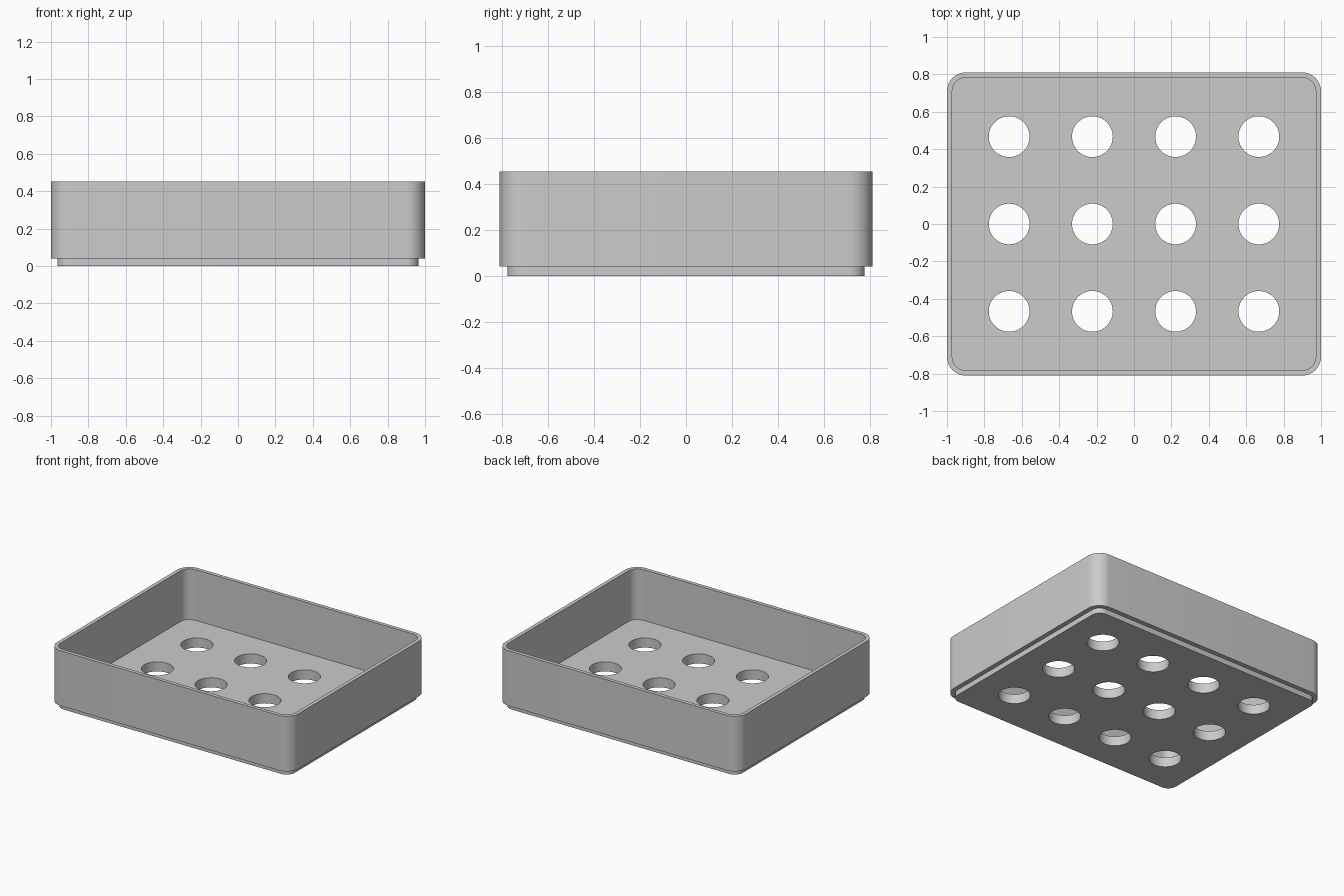
import bpy, bmesh, math

if "Cube" in bpy.data.objects:
    bpy.data.objects.remove(bpy.data.objects["Cube"], do_unlink=True)

HALF_X, HALF_Y, CORNER = 1.0, 0.81, 0.10
ARC_STEPS = 10
HOLE_RADIUS = 0.109


def material(name, color):
    mat = bpy.data.materials.new(name)
    mat.use_nodes = True
    mat.diffuse_color = color
    mat.node_tree.nodes["Principled BSDF"].inputs["Base Color"].default_value = color
    return mat


def mesh_object(name, bm):
    bmesh.ops.recalc_face_normals(bm, faces=bm.faces)
    mesh = bpy.data.meshes.new(name)
    bm.to_mesh(mesh)
    bm.free()
    obj = bpy.data.objects.new(name, mesh)
    bpy.context.collection.objects.link(obj)
    return obj


def rounded_ring(bm, inset, z):
    """Rounded rectangle of vertices, offset inward from the outer wall."""
    radius = CORNER - inset
    ring = []
    for quarter, (sx, sy) in enumerate([(1, 1), (-1, 1), (-1, -1), (1, -1)]):
        for i in range(ARC_STEPS + 1):
            a = math.pi / 2 * (quarter + i / ARC_STEPS)
            ring.append(bm.verts.new((sx * (HALF_X - CORNER) + radius * math.cos(a),
                                      sy * (HALF_Y - CORNER) + radius * math.sin(a), z)))
    return ring


# Tray: base plinth, step, outer wall, rim, inner wall and floor
profile = [(0.034, 0), (0.034, 0.04), (0, 0.04), (0, 0.452), (0.028, 0.452), (0.028, 0.072)]
bm = bmesh.new()
rings = [rounded_ring(bm, inset, z) for inset, z in profile]
for low, high in zip(rings, rings[1:]):
    for i in range(len(low)):
        j = (i + 1) % len(low)
        bm.faces.new((low[i], low[j], high[j], high[i]))
bm.faces.new(rings[0])
bm.faces.new(rings[-1])
tray = mesh_object("tray", bm)
tray.data.materials.append(material("light gray", (0.6, 0.6, 0.6, 1)))

# Drain holes: a grid of round cutters
bm = bmesh.new()
for column in range(4):
    for row in range(3):
        made = bmesh.ops.create_cone(bm, cap_ends=True, segments=48, depth=0.3,
                                     radius1=HOLE_RADIUS, radius2=HOLE_RADIUS)
        bmesh.ops.translate(bm, verts=made["verts"],
                            vec=((column - 1.5) * 0.445, (row - 1) * 0.467, 0.04))
cutter = mesh_object("hole_cutter", bm)
cutter.hide_render = True

cut = tray.modifiers.new("drain_holes", "BOOLEAN")
cut.operation = "DIFFERENCE"
cut.solver = "EXACT"
cut.object = cutter

bpy.context.view_layer.objects.active = tray
tray.select_set(True)
bpy.ops.object.modifier_apply(modifier=cut.name)
bpy.data.objects.remove(cutter, do_unlink=True)

# Smooth corners and hole walls, sharp rims
bpy.ops.object.select_all(action="DESELECT")
tray.select_set(True)
bpy.ops.object.shade_smooth_by_angle(angle=math.radians(30))
